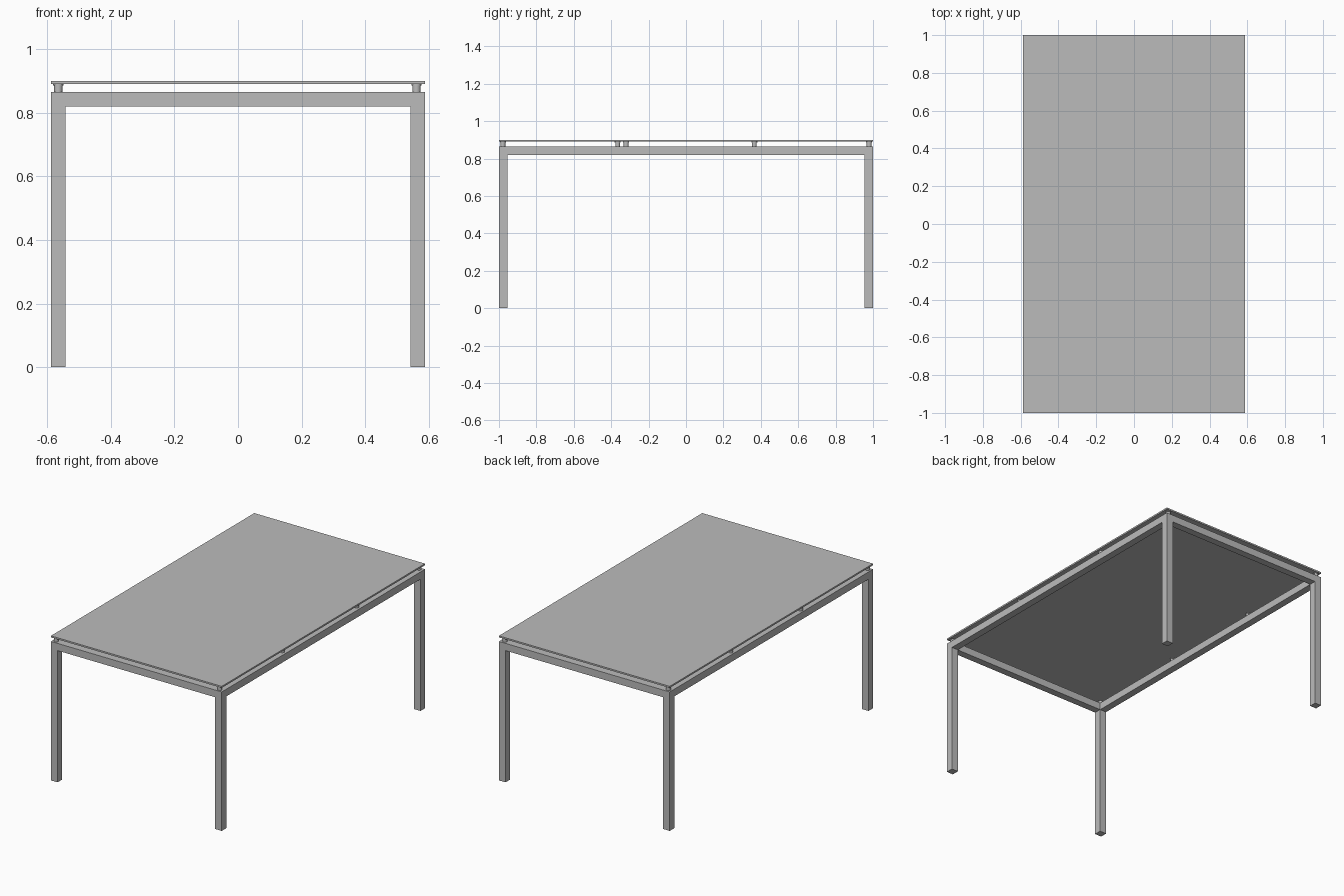
import bpy

cube = bpy.data.objects.get("Cube")
if cube:
    bpy.data.objects.remove(cube, do_unlink=True)

grey = bpy.data.materials.new("light_grey")
grey.use_nodes = True
colour = (0.5, 0.5, 0.5, 1)
grey.diffuse_color = colour
grey.node_tree.nodes["Principled BSDF"].inputs["Base Color"].default_value = colour

HALF_X, HALF_Y = 0.588, 1.0      # half footprint
BAR = 0.045                      # square tube size
FRAME_TOP, GLASS_BOTTOM, TOP = 0.865, 0.89, 0.9
RAIL_BOTTOM = FRAME_TOP - BAR


def box(name, low, high):
    bpy.ops.mesh.primitive_cube_add(
        size=1, location=[(a + b) / 2 for a, b in zip(low, high)])
    ob = bpy.context.object
    ob.name = name
    ob.scale = [b - a for a, b in zip(low, high)]
    bpy.ops.object.transform_apply(location=False, rotation=False, scale=True)
    ob.data.materials.append(grey)


def disc(name, x, y, radius, bottom, top):
    bpy.ops.mesh.primitive_cylinder_add(
        vertices=24, radius=radius, depth=top - bottom,
        location=(x, y, (bottom + top) / 2))
    ob = bpy.context.object
    ob.name = name
    ob.data.materials.append(grey)
    bpy.ops.object.shade_smooth_by_angle()


# Thin table top
box("table_top", (-HALF_X, -HALF_Y, GLASS_BOTTOM), (HALF_X, HALF_Y, TOP))

# Four square legs, running up to the frame's top face
for x, side in ((-HALF_X, "right"), (HALF_X - BAR, "left")):
    for y, end in ((-HALF_Y, "front"), (HALF_Y - BAR, "back")):
        box(f"{end}_{side}_leg", (x, y, 0), (x + BAR, y + BAR, FRAME_TOP))

# Rails between the legs
for x, side in ((-HALF_X, "right"), (HALF_X - BAR, "left")):
    box(f"{side}_rail", (x, BAR - HALF_Y, RAIL_BOTTOM),
        (x + BAR, HALF_Y - BAR, FRAME_TOP))
for y, end in ((-HALF_Y, "front"), (HALF_Y - BAR, "back")):
    box(f"{end}_rail", (BAR - HALF_X, y, RAIL_BOTTOM),
        (HALF_X - BAR, y + BAR, FRAME_TOP))

# Round spacers holding the top off the frame, each with a wider pad
for side, x, inner_front in (("right", -0.565, -0.32), ("left", 0.561, -0.365)):
    for y in (-0.979, inner_front, 0.365, 0.979):
        disc(f"{side}_spacer", x, y, 0.013, FRAME_TOP, GLASS_BOTTOM - 0.004)
        disc(f"{side}_spacer_pad", x, y, 0.016, GLASS_BOTTOM - 0.004, GLASS_BOTTOM)
